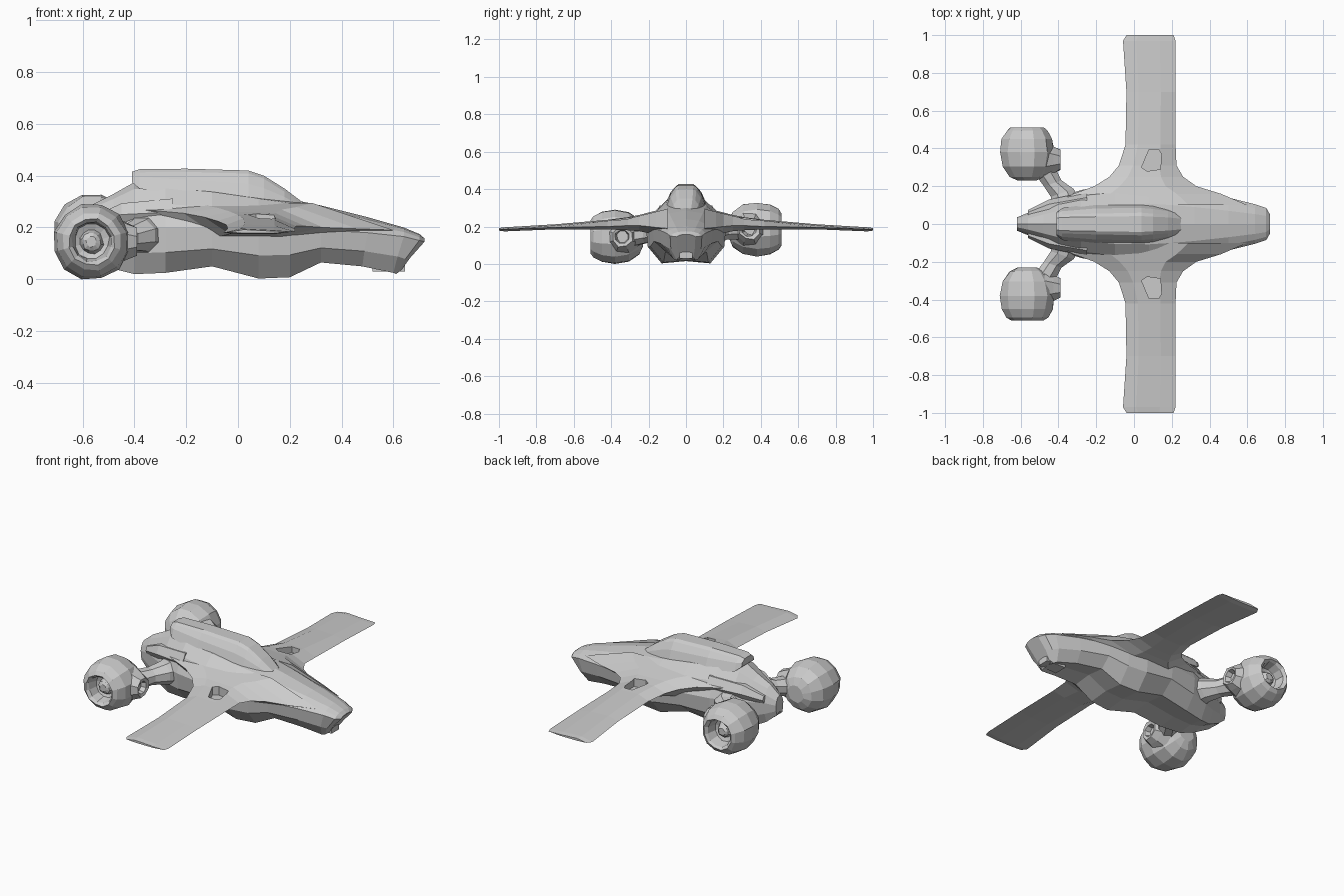
import bpy, bmesh, math, random
from mathutils import Vector
random.seed(4)


def loft(name, rings):
    """Skin a list of equal-length closed rings and cap both ends."""
    bm = bmesh.new()
    vs = [[bm.verts.new(p) for p in r] for r in rings]
    n = len(rings[0])
    for a, b in zip(vs, vs[1:]):
        for i in range(n):
            j = (i + 1) % n
            bm.faces.new((a[i], a[j], b[j], b[i]))
    bm.faces.new(vs[0])
    bm.faces.new(vs[-1])
    bmesh.ops.recalc_face_normals(bm, faces=bm.faces)
    me = bpy.data.meshes.new(name)
    bm.to_mesh(me)
    bm.free()
    ob = bpy.data.objects.new(name, me)
    bpy.context.collection.objects.link(ob)
    return ob


def symmetric(half):
    """Close a half section (first and last point on y = 0) across the y axis."""
    return half + [(x, -y, z) for x, y, z in half[-2:0:-1]]


def lathe(name, centre, axis, profile, sides, jitter=0.0):
    axis = Vector(axis).normalized()
    u = axis.cross(Vector((0, 0, 1))).normalized()
    v = axis.cross(u)
    rings = []
    for t, r in profile:
        ring = []
        for i in range(sides):
            a = 2 * math.pi * (i + 0.5) / sides
            rr = r + random.uniform(-jitter, jitter)
            ring.append(Vector(centre) + axis * t + (u * math.cos(a) + v * math.sin(a)) * rr)
        rings.append(ring)
    return loft(name, rings)


# Fuselage: x, half width, edge z, top z, bottom z, bottom half width, chin setback
body = [(-0.62, 0.035, 0.19, 0.24, 0.13, 0.025, 0),
        (-0.56, 0.06, 0.2, 0.29, 0.08, 0.04, 0),
        (-0.48, 0.10, 0.2, 0.33, 0.04, 0.06, 0),
        (-0.40, 0.14, 0.2, 0.375, 0.02, 0.09, 0),
        (-0.28, 0.18, 0.2, 0.38, 0.025, 0.11, 0),
        (-0.10, 0.21, 0.2, 0.36, 0.05, 0.12, 0),
        (0.08, 0.215, 0.2, 0.33, 0.003, 0.13, 0),
        (0.20, 0.20, 0.2, 0.31, 0.008, 0.12, 0),
        (0.32, 0.18, 0.19, 0.285, 0.065, 0.11, 0),
        (0.50, 0.14, 0.18, 0.24, 0.05, 0.09, -0.02),
        (0.64, 0.105, 0.165, 0.20, 0.025, 0.065, -0.04),
        (0.70, 0.085, 0.15, 0.175, 0.02, 0.05, -0.09),
        (0.72, 0.05, 0.145, 0.158, 0.035, 0.04, -0.09)]
rings = []
for x, w, ze, zt, zb, wb, dx in body:
    rings.append(symmetric([
        (x + dx, 0, zb + 0.012), (x + dx, wb, zb),
        (x + dx * 0.6, w * 0.95, zb + 0.45 * (ze - zb)), (x, w, ze),
        (x, w * 0.8, ze + 0.5 * (zt - ze)), (x, w * 0.5, ze + 0.85 * (zt - ze)),
        (x, 0, zt)]))
loft("fuselage", rings)

# Raised spine with sloping windscreen: x, top z, top half width, base z, base half width
spine = [(-0.41, 0.415, 0.045, 0.375, 0.06), (-0.38, 0.425, 0.05, 0.35, 0.085),
         (-0.20, 0.427, 0.055, 0.32, 0.11), (0.04, 0.42, 0.06, 0.29, 0.11),
         (0.10, 0.40, 0.055, 0.28, 0.105), (0.18, 0.35, 0.05, 0.27, 0.085),
         (0.25, 0.297, 0.04, 0.25, 0.06)]
loft("cockpit_spine", [symmetric([
    (x, 0, zb), (x, wb, zb), (x, (wt + wb) * 0.5, zb + 0.6 * (zt - zb)),
    (x, wt, zt - 0.012), (x, wt * 0.7, zt), (x, 0, zt)])
    for x, zt, wt, zb, wb in spine])

# Wings: y, trailing x, leading x, trailing z, leading z, top z, bottom z
wing = [(0.10, -0.44, 0.60, 0.27, 0.19, 0.30, 0.14),
        (0.16, -0.32, 0.46, 0.265, 0.195, 0.285, 0.15),
        (0.20, -0.21, 0.33, 0.255, 0.20, 0.275, 0.165),
        (0.25, -0.13, 0.26, 0.24, 0.205, 0.262, 0.175),
        (0.31, -0.08, 0.225, 0.225, 0.205, 0.25, 0.18),
        (0.42, -0.045, 0.22, 0.21, 0.20, 0.236, 0.185),
        (0.70, -0.04, 0.22, 0.195, 0.195, 0.212, 0.185),
        (0.97, -0.058, 0.22, 0.18, 0.185, 0.196, 0.174),
        (1.00, -0.04, 0.21, 0.182, 0.184, 0.192, 0.178)]
for side, s in (("left", 1), ("right", -1)):
    w = loft("wing_" + side, [[
        (a, s * y, za), (a + 0.25 * (b - a), s * y, zt), (a + 0.7 * (b - a), s * y, zt - 0.006),
        (b, s * y, zb), (a + 0.7 * (b - a), s * y, z0), (a + 0.25 * (b - a), s * y, z0)]
        for y, a, b, za, zb, zt, z0 in wing])
    # Recess in the upper wing surface
    plan = [(0.04, 0.30), (0.07, 0.28), (0.14, 0.29), (0.145, 0.37), (0.13, 0.395), (0.08, 0.395)]
    cut = loft("wing_recess_cutter_" + side,
               [[(x, s * y, z) for x, y in plan] for z in (0.20, 0.35)])
    cut.hide_render = True
    cut.hide_viewport = True
    m = w.modifiers.new("recess", 'BOOLEAN')
    m.object = cut
    m.operation = 'DIFFERENCE'
    m.solver = 'EXACT'

    # Engine pod with open outer face and hub
    c = Vector((-0.565, s * 0.37, 0.185 if s > 0 else 0.145))
    lathe("engine_pod_" + side, c, (0, s, 0),
          [(-0.14, 0.05), (-0.12, 0.095), (-0.065, 0.135), (0.01, 0.148), (0.08, 0.138),
           (0.125, 0.112), (0.14, 0.09), (0.125, 0.078), (0.07, 0.068), (0.06, 0.045),
           (0.09, 0.035), (0.10, 0.02)], 12, 0.004)
    # Forward intake on the pod
    lathe("engine_intake_" + side, c + Vector((0.09, -s * 0.03, 0)), (1, 0, 0),
          [(0, 0.10), (0.05, 0.075), (0.085, 0.055), (0.08, 0.04), (0.05, 0.03)], 8, 0.004)
    # Strut from hull to pod: x, y, half length in x, half height, z
    path = [(-0.36, 0.09, 0.09, 0.085, 0.17), (-0.38, 0.165, 0.065, 0.065, 0.17),
            (-0.43, 0.215, 0.05, 0.05, (0.17 + c.z) / 2), (-0.49, 0.31, 0.06, 0.06, c.z)]
    loft("engine_strut_" + side, [[
        (x + k * math.cos(a), s * (y + 0.35 * k * math.cos(a)), z + h * math.sin(a))
        for a in [math.pi * (i + 0.5) / 4 for i in range(8)]] for x, y, k, h, z in path])
    # Tail fairing beside the rear hull
    loft("tail_fairing_" + side, [[
        (x, s * (y + r * math.cos(a)), z + r * math.sin(a))
        for a in [math.pi * i / 3 for i in range(6)]]
        for x, y, z, r in ((-0.56, 0.05, 0.22, 0.025), (-0.45, 0.08, 0.25, 0.05),
                           (-0.25, 0.11, 0.26, 0.06))])

# Chin block in the nose recess
loft("chin_block", [[(x, y, z) for y, z in ((-w, 0.03), (w, 0.03), (w, 0.11), (-w, 0.11))]
                    for x, w in ((0.52, 0.04), (0.645, 0.035))])
